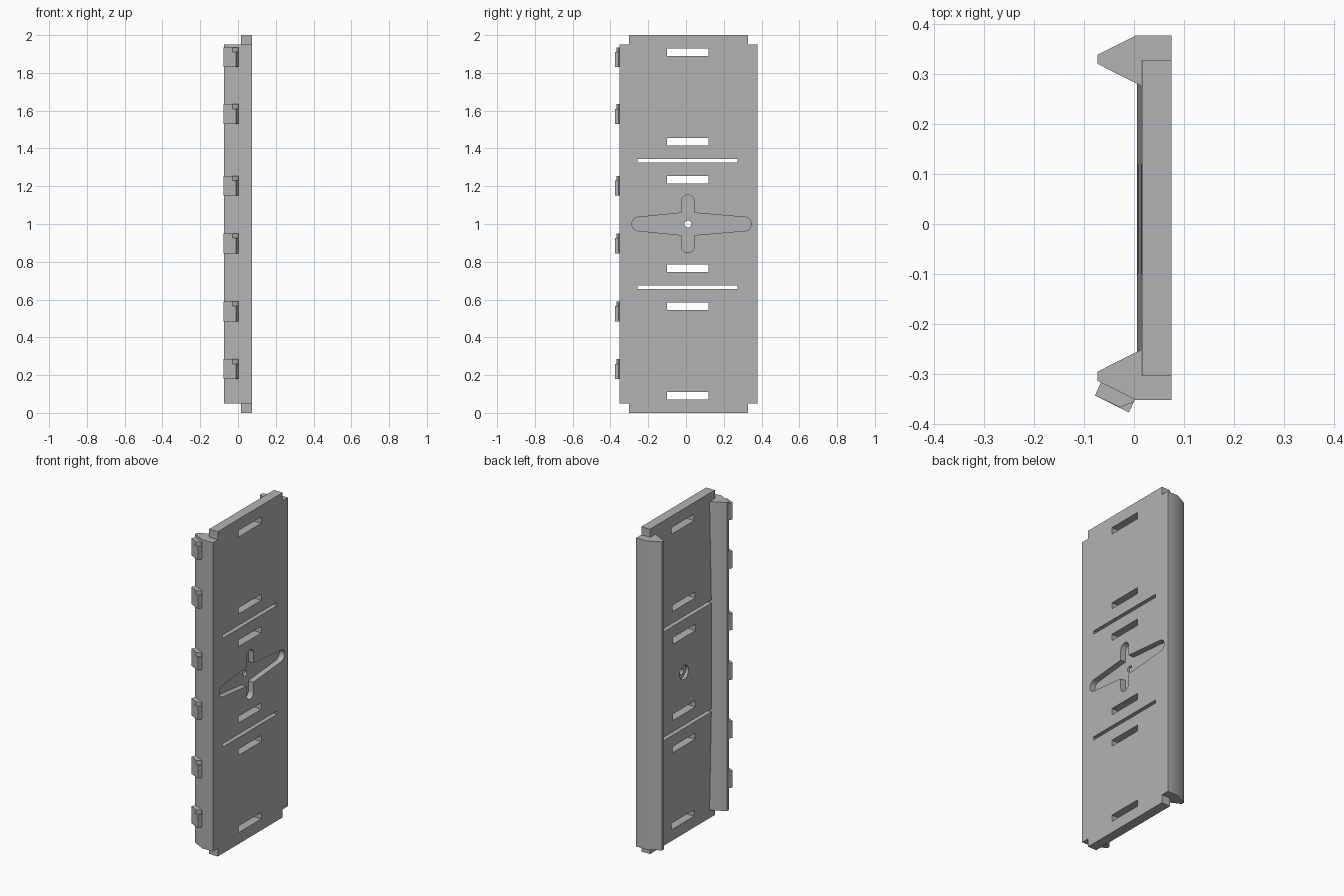
import bpy, bmesh
from math import sin, cos, pi, radians
from mathutils import Vector

cube = bpy.data.objects.get("Cube")
if cube:
    bpy.data.objects.remove(cube, do_unlink=True)

grey = bpy.data.materials.new("light grey")
grey.use_nodes = True
grey.diffuse_color = (0.45, 0.45, 0.45, 1)
grey.node_tree.nodes["Principled BSDF"].inputs["Base Color"].default_value = (0.45, 0.45, 0.45, 1)

MID_Y = 0.0125                       # mirror line of the two rails
PLACE = {"x": lambda a, b, t: (t, a, b),
         "y": lambda a, b, t: (a, t, b),
         "z": lambda a, b, t: (a, b, t)}


def prism(name, profile, axis, low, high):
    """Extrude a closed 2D profile along an axis."""
    bm = bmesh.new()
    place = PLACE[axis]
    face = bm.faces.new([bm.verts.new(place(a, b, low)) for a, b in profile])
    grown = bmesh.ops.extrude_face_region(bm, geom=[face])
    moved = [v for v in grown["geom"] if isinstance(v, bmesh.types.BMVert)]
    bmesh.ops.translate(bm, verts=moved, vec=Vector(place(0, 0, high - low)))
    bmesh.ops.recalc_face_normals(bm, faces=bm.faces)
    mesh = bpy.data.meshes.new(name)
    bm.to_mesh(mesh)
    bm.free()
    mesh.materials.append(grey)
    ob = bpy.data.objects.new(name, mesh)
    bpy.context.collection.objects.link(ob)
    return ob


def combine(target, other, operation):
    """Apply a boolean and discard the helper."""
    mod = target.modifiers.new("combine", "BOOLEAN")
    mod.operation, mod.object, mod.solver = operation, other, "EXACT"
    bpy.context.view_layer.objects.active = target
    bpy.ops.object.modifier_apply(modifier=mod.name)
    bpy.data.objects.remove(other, do_unlink=True)


def arc(cy, cz, r, start, end, steps=12):
    return [(cy + r * cos(radians(start + (end - start) * i / steps)),
             cz + r * sin(radians(start + (end - start) * i / steps)))
            for i in range(steps + 1)]


def circle(r, steps=32):
    return [(0.01 + r * cos(2 * pi * i / steps), 1 + r * sin(2 * pi * i / steps))
            for i in range(steps)]


def box(y0, y1, z0, z1):
    return [(y0, z0), (y1, z0), (y1, z1), (y0, z1)]


# Plate with end tabs, a little thicker between the two long slits
panel = prism("panel", [(0.075, 0), (0.075, 2), (0.016, 2), (0.006, 1.335),
                        (0.006, 0.665), (0.016, 0)], "y", -0.303, 0.327)

# Slanted rails along both long edges
rail = [(0.075, 0.365), (0.004, 0.365), (-0.073, 0.326), (-0.073, 0.308),
        (0.006, 0.268), (0.022, 0.260), (0.075, 0.260)]
for side in (-1, 1):
    outline = [(x, MID_Y + side * y) for x, y in rail]
    combine(panel, prism("rail", outline, "z", 0.05, 1.95), "UNION")

# Slots through the plate, symmetric about mid height
for side in (-1, 1):
    for offset, y0, y1, half in ((0.91, -0.1, 0.12, 0.02), (0.435, -0.1, 0.12, 0.019),
                                 (0.235, -0.1, 0.12, 0.02), (0.335, -0.258, 0.273, 0.01)):
        z = 1 + side * offset
        combine(panel, prism("slot", box(y0, y1, z - half, z + half), "x", -0.05, 0.2),
                "DIFFERENCE")

# Cross-shaped recess with tapered long arms and straight short arms
long_arm = (arc(0.31, 1, 0.036, -85, 85) + [(0.01, 1.062)]
            + arc(-0.25, 1, 0.036, 95, 265) + [(0.01, 0.938)])
short_arm = arc(0.01, 1.12, 0.034, 0, 180) + arc(0.01, 0.882, 0.034, 180, 360)
for outline in (long_arm, short_arm):
    combine(panel, prism("recess", outline, "x", 0.04, 0.2), "DIFFERENCE")

# Centre hole with a wider bore from behind
combine(panel, prism("bore", circle(0.043), "x", -0.05, 0.024), "DIFFERENCE")
combine(panel, prism("hole", circle(0.018), "x", -0.05, 0.2), "DIFFERENCE")

# Clips along the front rail, each with a lower lip
parts = [panel]
for i, z in enumerate((0.18, 0.485, 0.845, 1.15, 1.53, 1.83), 1):
    clip = prism(f"clip_{i}", [(-0.064, -0.312), (-0.078, -0.343), (-0.028, -0.367),
                               (0.0, -0.356), (0.005, -0.34)], "z", z, z + 0.104)
    lip = prism("lip", [(-0.064, -0.312), (-0.078, -0.343), (-0.01, -0.377),
                        (0.0, -0.355), (0.005, -0.34)], "z", z, z + 0.08)
    combine(clip, lip, "UNION")
    parts.append(clip)

# Soft shading only across shallow bends
for ob in bpy.context.view_layer.objects:
    ob.select_set(ob in parts)
bpy.context.view_layer.objects.active = panel
bpy.ops.object.shade_smooth_by_angle(angle=radians(30))
